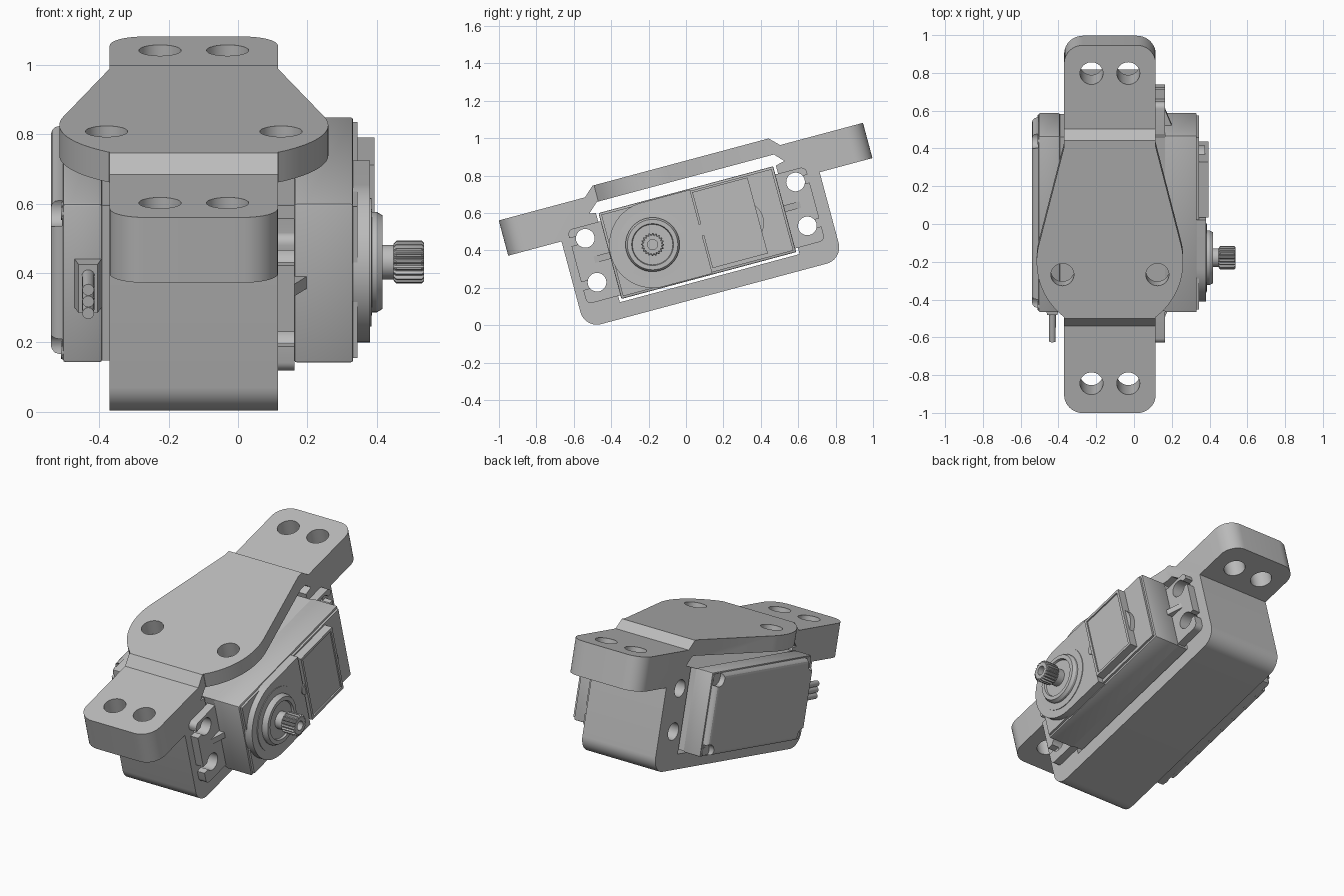
import bpy, bmesh, math
from mathutils import Vector

cube = bpy.data.objects.get("Cube")
if cube:
    bpy.data.objects.remove(cube, do_unlink=True)

TILT = math.radians(15)      # whole assembly leans back
MID = -0.1275                # bracket centre line
HALF = 0.2425                # bracket half width
parts = []

grey = bpy.data.materials.new("plain_grey")
grey.use_nodes = True
COLOUR = (0.5, 0.5, 0.5, 1)
grey.diffuse_color = COLOUR
grey.node_tree.nodes["Principled BSDF"].inputs["Base Color"].default_value = COLOUR


def finish(name, bm, keep=True):
    bmesh.ops.recalc_face_normals(bm, faces=bm.faces)
    me = bpy.data.meshes.new(name)
    bm.to_mesh(me)
    bm.free()
    me.materials.append(grey)
    ob = bpy.data.objects.new(name, me)
    bpy.context.collection.objects.link(ob)
    if keep:
        parts.append(ob)
    return ob


def prism(name, pts, lo, hi, axis="x", keep=True, bevel=0):
    """Extrude an outline: (y, z) along x, or (x, y) along z."""
    bm = bmesh.new()
    put = (lambda p, t: (t, p[0], p[1])) if axis == "x" else (lambda p, t: (p[0], p[1], t))
    a = [bm.verts.new(put(p, lo)) for p in pts]
    b = [bm.verts.new(put(p, hi)) for p in pts]
    bm.faces.new(a)
    bm.faces.new(b)
    for i in range(len(pts)):
        j = (i + 1) % len(pts)
        bm.faces.new((a[i], a[j], b[j], b[i]))
    if bevel:
        bmesh.ops.bevel(bm, geom=bm.edges[:], offset=bevel, segments=2,
                        affect="EDGES", profile=0.5)
    return finish(name, bm, keep)


def rect(y0, y1, z0, z1):
    return [(y0, z0), (y1, z0), (y1, z1), (y0, z1)]


def arc(cy, cz, r, a0, a1, n=16):
    return [(cy + r * math.cos(math.radians(a0 + (a1 - a0) * i / n)),
             cz + r * math.sin(math.radians(a0 + (a1 - a0) * i / n))) for i in range(n + 1)]


def disc(cy, cz, r, n=32):
    return arc(cy, cz, r, 0, 360, n)[:-1]


def lathe(name, profile, cy, cz, segs=48, teeth=False):
    """Spin (radius, x) pairs about an axis along x."""
    bm = bmesh.new()
    rings = []
    for r, x in profile:
        ring = []
        for i in range(segs):
            k = 0.87 if teeth and r > 0.054 and i % 4 > 1 else 1
            t = 2 * math.pi * i / segs
            ring.append(bm.verts.new((x, cy + r * k * math.cos(t), cz + r * k * math.sin(t))))
        rings.append(ring)
    for a, b in zip(rings, rings[1:]):
        for i in range(segs):
            j = (i + 1) % segs
            bm.faces.new((a[i], a[j], b[j], b[i]))
    bm.faces.new(rings[0])
    bm.faces.new(rings[-1])
    return finish(name, bm)


def boolean(ob, tool, op="DIFFERENCE"):
    m = ob.modifiers.new("cut", "BOOLEAN")
    m.operation, m.object, m.solver = op, tool, "EXACT"
    bpy.context.view_layer.objects.active = ob
    bpy.ops.object.modifier_apply(modifier=m.name)
    bpy.data.objects.remove(tool, do_unlink=True)


# Bracket: side profile with ears, rounded lower corners
profile = ([(-0.822, 0.605), (-0.527, 0.605)]
           + arc(-0.437, 0.213, 0.09, 180, 270, 10)
           + arc(0.812, 0.213, 0.09, 270, 360, 10)
           + [(0.902, 0.605), (1.194, 0.605), (1.194, 0.8), (0.735, 0.8), (0.685, 0.85),
              (-0.29, 0.85), (-0.345, 0.8), (-0.822, 0.8)])
bracket = prism("bracket", profile, MID - HALF, MID + HALF)
bm = bmesh.new()
bm.from_mesh(bracket.data)
corners = [e for e in bm.edges if all(v.co.y < -0.8 or v.co.y > 1.1 for v in e.verts)
           and abs((e.verts[0].co - e.verts[1].co).z) > 0.1]
bmesh.ops.bevel(bm, geom=corners, offset=0.1, segments=10, affect="EDGES", profile=0.5)
bm.to_mesh(bracket.data)
bm.free()

# Flared top plate
wing = ([(MID - HALF, 0.65), (MID - HALF, 0.6)][:1]
        + arc(MID, 0.02, 0.388, 166, 231, 24) + arc(MID, 0.02, 0.388, -51, 14, 24)
        + [(MID + HALF, 0.65)])
boolean(bracket, prism("wing", wing, 0.76, 0.85, "z", False), "UNION")

# Opening for the motor, then the screw holes
opening = [(-0.31, 0.21), (0.685, 0.21), (0.685, 0.7), (0.735, 0.712), (0.69, 0.76),
           (-0.29, 0.76), (-0.345, 0.71), (-0.31, 0.705)]
boolean(bracket, prism("cutter", opening, -0.36 - 0.3, 0.5, keep=False))
for x, y in [(MID + s * 0.0975, y) for s in (-1, 1) for y in (-0.66, 1.04)] + \
            [(MID + s * 0.2515, -0.05) for s in (-1, 1)]:
    boolean(bracket, prism("cutter", disc(x, y, 0.061), 0.58 if abs(y) > 0.1 else 0.73, 0.9, "z", False))
HOLES = [(y, z) for y in (-0.4, 0.764) for z in (0.345, 0.588)]
for y, z in HOLES:
    boolean(bracket, prism("cutter", disc(y, z, 0.05), -0.5, 0.3, keep=False))

# Motor housing in stacked sections
Y0, Y1, Z0, Z1 = -0.297, 0.67, 0.225, 0.7


def housing(name, lo, hi, inset, bevel):
    return prism(name, rect(Y0 + inset, Y1 - inset, Z0 + inset, Z1 - inset), lo, hi, bevel=bevel)


housing("lower_case", -0.505, -0.392, 0, 0.008)
housing("middle_case", -0.4, 0.17, 0.006, 0)
housing("upper_case", 0.163, 0.332, 0, 0.006)
housing("face_rim", 0.32, 0.345, 0.012, 0)

# Rear lid: chamfered slab with notched corners and screw heads
lid = housing("rear_lid", -0.54, -0.5, 0.008, 0)
bm = bmesh.new()
bm.from_mesh(lid.data)
rim = [e for e in bm.edges if all(v.co.x < -0.53 for v in e.verts)]
bmesh.ops.bevel(bm, geom=rim, offset=0.025, segments=3, affect="EDGES", profile=0.5)
bm.to_mesh(lid.data)
bm.free()
for y in (Y0 + 0.03, Y1 - 0.03):
    for z in (Z0 + 0.03, Z1 - 0.03):
        boolean(lid, prism("cutter", disc(y, z, 0.045, 24), -0.6, -0.508, keep=False))
        prism("lid_screw", disc(y, z, 0.025, 20), -0.51, -0.502)

# Mounting flanges with slotted screw holes and a stiffening rib
for name, out, inn, side in (("front_flange", -0.482, -0.28, -1), ("back_flange", 0.836, 0.655, 1)):
    r = 0.03
    ends = (arc(out - side * r, 0.655 - r, r, 90, 90 - side * 90, 6)
            + arc(out - side * r, 0.245 + r, r, 90 - side * 90, 90 - side * 180, 6))
    flange = prism(name, [(inn, 0.655)] + ends + [(inn, 0.245)], 0.113, 0.163)
    for y, z in HOLES:
        if y * side > 0:
            boolean(flange, prism("cutter", disc(y, z, 0.05), 0.05, 0.2, keep=False))
            slot = rect(min(y, y + side * 0.2), max(y, y + side * 0.2), z - 0.022, z + 0.022)
            boolean(flange, prism("cutter", slot, 0.05, 0.2, keep=False))
    tip = inn + side * 0.11
    prism("flange_rib", [(0.16, tip), (0.16, inn), (0.205, inn)], 0.447, 0.483, "z")

# Gearbox face: rounded pad, framed window and retaining disc
SY, SZ = -0.061, 0.4625
prism("gear_pad", arc(SY, SZ, 0.232, 90, 270, 32) + [(0.208, SZ - 0.232), (0.208, SZ + 0.232)],
      0.33, 0.381)
frame = prism("window_frame", rect(0.216, 0.522, 0.258, 0.678), 0.33, 0.394)
boolean(frame, prism("cutter", rect(0.232, 0.506, 0.274, 0.662), 0.386, 0.5, keep=False))
prism("window_disc", disc(0.43, 0.45, 0.118, 40), 0.33, 0.375)
prism("window_latch", disc(0.216, 0.47, 0.032, 24), 0.33, 0.386)

# Output collar and splined shaft
lathe("shaft_collar", [(0.185, 0.375), (0.185, 0.385), (0.145, 0.386), (0.145, 0.4), (0.135, 0.417),
                       (0.112, 0.417), (0.108, 0.405), (0.075, 0.405)], SY, SZ)
lathe("splined_shaft", [(0.05, 0.4), (0.05, 0.448), (0.055, 0.45), (0.062, 0.457), (0.062, 0.53),
                        (0.055, 0.537), (0.027, 0.537), (0.027, 0.5)], SY, SZ, 80, True)

# Cable grommet and three wires
prism("cable_grommet", [(-0.473, -0.29), (-0.46, -0.355), (-0.405, -0.355), (-0.392, -0.29)],
      0.39, 0.535, "z")
for z in (0.43, 0.465, 0.5):
    bm = bmesh.new()
    bmesh.ops.create_cone(bm, cap_ends=True, segments=16, radius1=0.019, radius2=0.017, depth=0.21)
    for v in bm.verts:
        v.co = Vector((v.co.x - 0.432, -0.405 - v.co.z, v.co.y + z))
    finish("cable_wire", bm)

# Lean everything and keep the hard edges crisp
bpy.ops.object.select_all(action="DESELECT")
for ob in parts:
    ob.rotation_euler.x = TILT
    ob.select_set(True)
bpy.context.view_layer.objects.active = bracket
bpy.ops.object.shade_smooth_by_angle(angle=math.radians(30))
